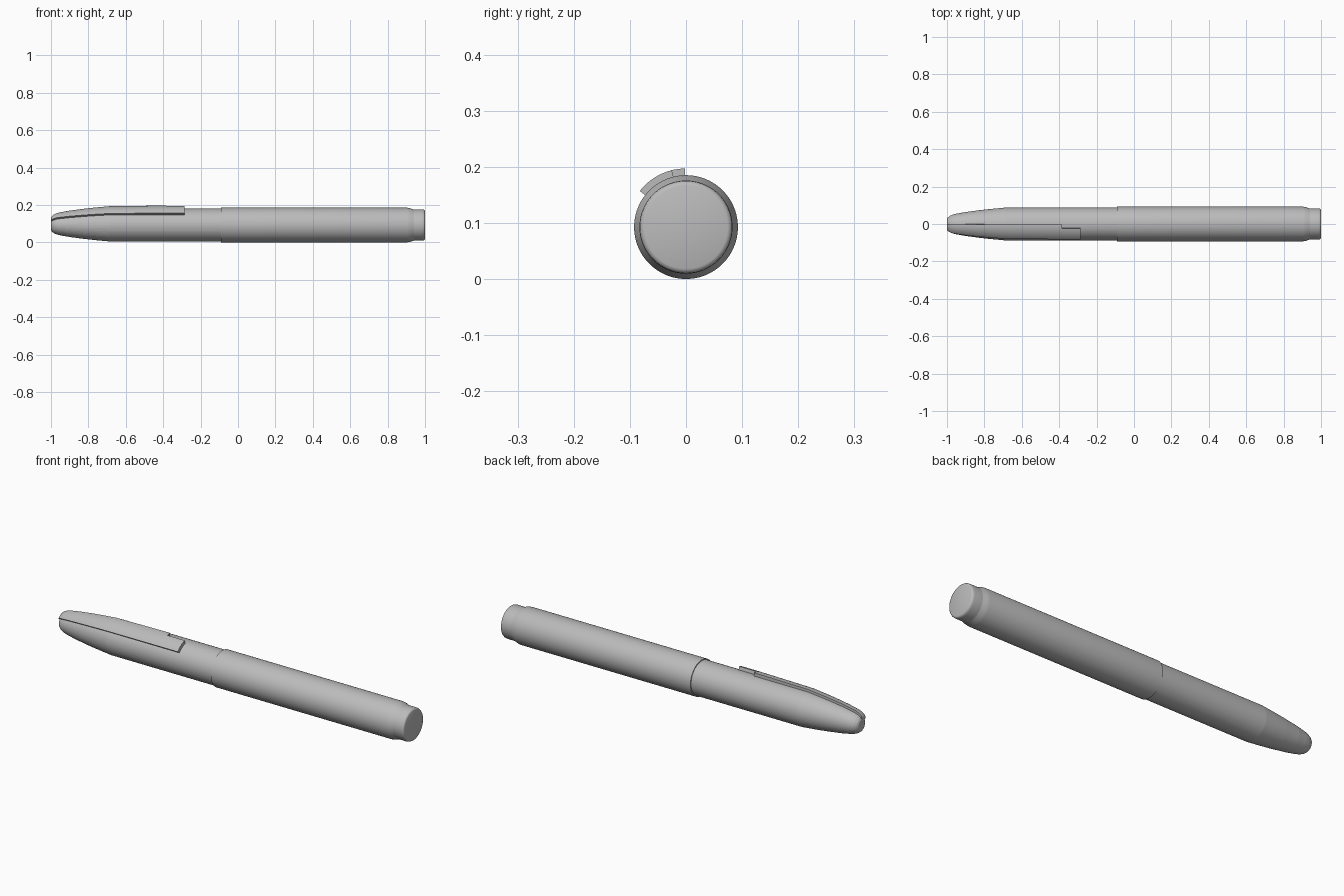
import bpy, bmesh, math

if "Cube" in bpy.data.objects:
    bpy.data.objects.remove(bpy.data.objects["Cube"], do_unlink=True)

AXIS_Z = 0.0925
CLIP_THICKNESS = 0.013

grey = bpy.data.materials.new("grey")
grey.use_nodes = True
grey.diffuse_color = (0.5, 0.5, 0.5, 1)
grey.node_tree.nodes["Principled BSDF"].inputs["Base Color"].default_value = (0.5, 0.5, 0.5, 1)


def ring_point(x, r, angle):
    return (x, r * math.cos(angle), AXIS_Z + r * math.sin(angle))


def finish(bm, name, smooth_angle):
    bmesh.ops.recalc_face_normals(bm, faces=bm.faces)
    mesh = bpy.data.meshes.new(name)
    bm.to_mesh(mesh)
    bm.free()
    obj = bpy.data.objects.new(name, mesh)
    bpy.context.collection.objects.link(obj)
    mesh.materials.append(grey)
    if smooth_angle:
        bpy.ops.object.select_all(action="DESELECT")
        obj.select_set(True)
        bpy.context.view_layer.objects.active = obj
        bpy.ops.object.shade_smooth_by_angle(angle=math.radians(smooth_angle))
    return obj


def lathe(name, profile, segments, smooth_angle):
    """Closed solid of revolution about the long axis, from (x, radius) pairs."""
    bm = bmesh.new()
    rings = [[bm.verts.new(ring_point(x, r, math.tau * i / segments)) for i in range(segments)]
             for x, r in profile]
    for a, b in zip(rings, rings[1:]):
        for i in range(segments):
            j = (i + 1) % segments
            bm.faces.new((a[i], a[j], b[j], b[i]))
    bm.faces.new(rings[0])
    bm.faces.new(rings[-1])
    return finish(bm, name, smooth_angle)


def curved_strip(name, profile, start, end, steps=14):
    """Curved plate hugging the cap, between two angles in degrees."""
    bm = bmesh.new()
    angles = [math.radians(start + (end - start) * i / steps) for i in range(steps + 1)]
    loops = []
    for x, r in profile:
        outer = [bm.verts.new(ring_point(x, r + CLIP_THICKNESS, a)) for a in angles]
        inner = [bm.verts.new(ring_point(x, r - 0.004, a)) for a in reversed(angles)]
        loops.append(outer + inner)
    n = len(loops[0])
    for a, b in zip(loops, loops[1:]):
        for i in range(n):
            j = (i + 1) % n
            bm.faces.new((a[i], a[j], b[j], b[i]))
    for loop in (loops[0], loops[-1]):
        for i in range(steps):
            bm.faces.new((loop[i], loop[i + 1], loop[n - 2 - i], loop[n - 1 - i]))
    return finish(bm, name, 25)


# Cap: tapered rounded tip, then a straight faceted tube
tip = [(-1.0, 0.027), (-0.995, 0.035), (-0.985, 0.043), (-0.97, 0.05), (-0.95, 0.055),
       (-0.9, 0.064), (-0.82, 0.0745), (-0.76, 0.081), (-0.69, 0.0875)]
lathe("cap", tip + [(-0.05, 0.0875)], 64, 0)

# Barrel with a stepped shoulder, and the end plug
lathe("barrel", [(-0.09, 0.0925), (0.905, 0.0925), (0.92, 0.09), (0.94, 0.083), (0.95, 0.081)], 96, 30)
lathe("end_plug", [(0.93, 0.083), (0.985, 0.083), (0.993, 0.082), (0.998, 0.079), (1.0, 0.074)], 96, 40)

# Clip: wide section along the cap, then a narrower end beyond the notch
curved_strip("clip", tip + [(-0.385, 0.0915)], 91, 142)
curved_strip("clip_end", [(-0.39, 0.0915), (-0.285, 0.0915)], 104, 142)
